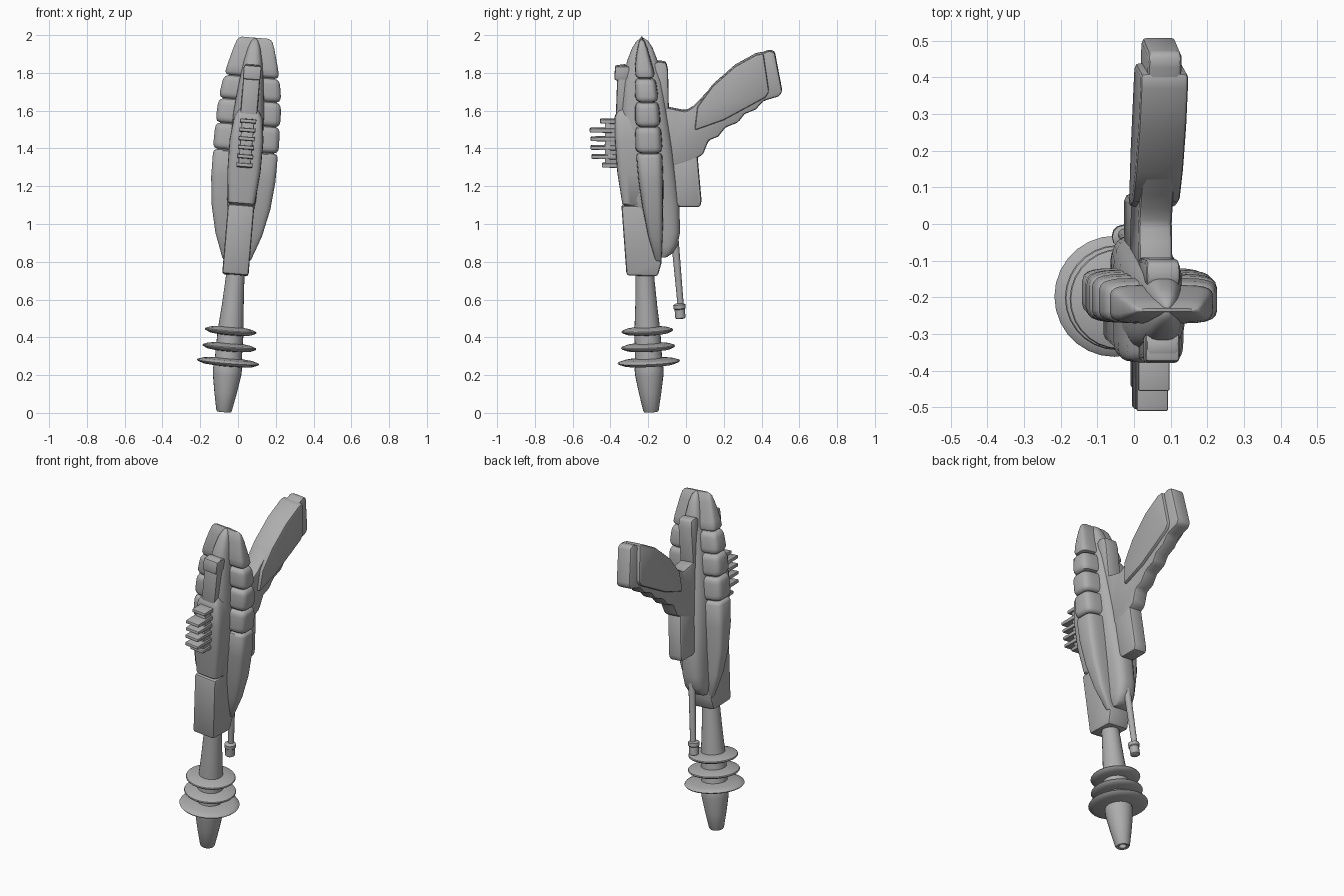
import bpy, bmesh, math
from mathutils import Matrix

# The whole toy leans slightly sideways; parts are built upright, then tilted
TILT = Matrix.Translation((-0.075, 0, 0)) @ Matrix.Rotation(math.asin(0.083), 4, 'Y')
grey = bpy.data.materials.new("grey_plastic")
grey.diffuse_color = (0.42, 0.42, 0.42, 1)


def finish(name, bm, bevel=0.0, angle=35):
    bmesh.ops.recalc_face_normals(bm, faces=bm.faces)
    if bevel:
        edges = [e for e in bm.edges if e.calc_face_angle(0) > math.radians(30)]
        bmesh.ops.bevel(bm, geom=edges, offset=bevel, segments=2, profile=0.5,
                        affect='EDGES', clamp_overlap=True)
    bm.transform(TILT)
    mesh = bpy.data.meshes.new(name)
    bm.to_mesh(mesh)
    bm.free()
    mesh.materials.append(grey)
    mesh.shade_smooth()
    mesh.set_sharp_from_angle(angle=math.radians(angle))
    obj = bpy.data.objects.new(name, mesh)
    bpy.context.collection.objects.link(obj)
    return obj


def skin(bm, rings):
    """Bridge rings of points and cap both ends."""
    vs = [[bm.verts.new(p) for p in r] for r in rings]
    n = len(vs[0])
    for a, b in zip(vs, vs[1:]):
        for i in range(n):
            j = (i + 1) % n
            bm.faces.new((a[i], a[j], b[j], b[i]))
    bm.faces.new(vs[0])
    bm.faces.new(vs[-1])


def slab(name, profile, half, bevel=0.012):
    """Side profile (y, z) extruded to both sides of the middle."""
    bm = bmesh.new()
    skin(bm, [[(s * half, y, z) for y, z in profile] for s in (-1, 1)])
    return finish(name, bm, bevel)


def loft(name, sections, power, n=24, angle=40):
    """Rounded sections (z, y front, y back, half width) stacked along z."""
    def sp(v):
        return math.copysign(abs(v) ** (2 / power), v)
    rings = []
    for z, y0, y1, h in sections:
        ts = [2 * math.pi * (i + 0.5) / n for i in range(n)]
        rings.append([(h * sp(math.cos(t)), (y0 + y1) / 2 + (y1 - y0) / 2 * sp(math.sin(t)), z)
                      for t in ts])
    bm = bmesh.new()
    skin(bm, rings)
    return finish(name, bm, 0, angle)


def lathe(name, profile, base, lean, n=24):
    """Turned part; profile is (radius, z), axis leans in y by 'lean' per unit z."""
    rings = []
    for r, z in profile:
        ts = [2 * math.pi * i / n for i in range(n)]
        rings.append([(r * math.cos(t), base + lean * z + r * math.sin(t),
                       z - lean * r * math.sin(t)) for t in ts])
    bm = bmesh.new()
    skin(bm, rings)
    return finish(name, bm, 0, 40)


# Barrel with hollow muzzle
lathe("barrel", [(0.012, 0.05), (0.022, 0.008), (0.036, 0.005), (0.041, 0.012), (0.06, 0.11),
                 (0.075, 0.2), (0.077, 0.235), (0.072, 0.26), (0.069, 0.43),
                 (0.058, 0.57), (0.047, 0.76)], -0.185, -0.045)

# Three cooling rings
for i, (z, r) in enumerate([(0.27, 0.165), (0.35, 0.143), (0.436, 0.137)]):
    lathe(f"barrel_ring_{i + 1}", [(0.06, z - 0.022), (r * 0.8, z - 0.016), (r * 0.98, z - 0.005),
                                   (r, z), (r * 0.98, z + 0.005), (r * 0.8, z + 0.014),
                                   (0.06, z + 0.022)], -0.185, -0.045, 28)

# Barrel socket
slab("barrel_socket", [(-0.342, 1.105), (-0.315, 0.735), (-0.15, 0.73), (-0.13, 0.8),
                       (-0.12, 1.105)], 0.07, 0.014)

# Central hull with pointed top
loft("hull", [(0.83, -0.15, -0.1, 0.045), (0.85, -0.17, -0.07, 0.055), (0.89, -0.2, -0.045, 0.064),
              (0.96, -0.23, -0.031, 0.068), (1.1, -0.3, -0.034, 0.075), (1.13, -0.33, -0.037, 0.078),
              (1.4, -0.35, -0.068, 0.09), (1.6, -0.345, -0.098, 0.083), (1.76, -0.335, -0.122, 0.066),
              (1.87, -0.312, -0.15, 0.05), (1.94, -0.285, -0.177, 0.034), (1.975, -0.262, -0.2, 0.02),
              (1.99, -0.242, -0.222, 0.006)], 3)

# Front housing
loft("front_housing", [(1.105, -0.325, -0.15, 0.062), (1.115, -0.338, -0.15, 0.072),
                       (1.28, -0.364, -0.15, 0.088), (1.45, -0.376, -0.15, 0.09),
                       (1.57, -0.378, -0.15, 0.075), (1.605, -0.365, -0.15, 0.055),
                       (1.62, -0.345, -0.15, 0.045)], 6)

# Sight block above the housing, and the matching block at the back
slab("front_block", [(-0.372, 1.56), (-0.362, 1.845), (-0.325, 1.85), (-0.25, 1.82),
                     (-0.25, 1.56)], 0.045)
slab("front_block_cap", [(-0.38, 1.77), (-0.375, 1.845), (-0.3, 1.845), (-0.3, 1.77)], 0.047, 0.01)
slab("rear_block", [(-0.17, 1.58), (-0.17, 1.86), (-0.145, 1.87), (-0.105, 1.865),
                    (-0.095, 1.82), (-0.09, 1.58)], 0.046)

# Side pods: flat wings in five separate puffy segments
keys = [(0.8, -0.16, -0.13, 0.07), (0.95, -0.2, -0.125, 0.123), (1.1, -0.23, -0.122, 0.156),
        (1.25, -0.252, -0.122, 0.17), (1.4, -0.267, -0.125, 0.173), (1.6, -0.268, -0.14, 0.168),
        (1.7, -0.268, -0.15, 0.16), (1.8, -0.27, -0.165, 0.143), (1.87, -0.268, -0.185, 0.125),
        (1.96, -0.252, -0.212, 0.1), (1.995, -0.245, -0.225, 0.088)]


def pod_at(z, shrink=0.0):
    for a, b in zip(keys, keys[1:]):
        if z <= b[0]:
            t = (z - a[0]) / (b[0] - a[0])
            _, y0, y1, h = [p + (q - p) * t for p, q in zip(a, b)]
            s = min(shrink, (y1 - y0) * 0.3)
            return (z, y0 + s, y1 - s, h - shrink)


cuts = [0.8, 1.39, 1.53, 1.66, 1.785, 1.995]
for i, (a, b) in enumerate(zip(cuts, cuts[1:])):
    a, b = a + 0.002, b - 0.002
    inner = [a + (b - a) * f for f in (0.25, 0.5, 0.75)]
    loft(f"pod_segment_{i + 1}", [pod_at(a, 0.018), pod_at(a + 0.006, 0.006), pod_at(a + 0.018)]
         + [pod_at(z, -0.002) for z in inner]
         + [pod_at(b - 0.018), pod_at(b - 0.006, 0.006), pod_at(b, 0.018)], 5)
loft("pod_core", [pod_at(z, 0.02) for z in (1.3, 1.5, 1.7, 1.85)], 5)

# Front radiator fins
for i, (z, y) in enumerate([(1.55, -0.455), (1.502, -0.51), (1.456, -0.505), (1.41, -0.505),
                            (1.362, -0.5), (1.316, -0.445)]):
    slab(f"radiator_fin_{i + 1}", [(y, z - 0.009), (y, z + 0.01), (-0.34, z + 0.013),
                                   (-0.34, z - 0.013)], 0.043, 0.005)
slab("radiator_core", [(-0.43, 1.31), (-0.43, 1.55), (-0.34, 1.56), (-0.34, 1.3)], 0.033, 0.006)

# Grip frame with finger waves, and thicker side panel
slab("grip_frame", [(-0.12, 1.63), (-0.05, 1.615), (0.0, 1.605), (0.04, 1.63), (0.08, 1.67),
                    (0.15, 1.745), (0.26, 1.84), (0.37, 1.9), (0.44, 1.928), (0.47, 1.92),
                    (0.51, 1.71), (0.495, 1.685), (0.41, 1.66), (0.37, 1.615), (0.31, 1.59),
                    (0.275, 1.545), (0.21, 1.52), (0.17, 1.47), (0.12, 1.45), (0.09, 1.375),
                    (0.03, 1.34), (-0.06, 1.31), (-0.12, 1.31)], 0.046, 0.014)
slab("grip_panel", [(0.045, 1.505), (0.06, 1.63), (0.14, 1.74), (0.26, 1.846), (0.37, 1.907),
                    (0.41, 1.915), (0.44, 1.71), (0.42, 1.68), (0.32, 1.625), (0.2, 1.56)],
     0.065, 0.012)

# Trigger housing
slab("trigger_housing", [(-0.08, 1.36), (-0.06, 1.11), (-0.03, 1.095), (0.075, 1.095), (0.082, 1.13),
                         (0.06, 1.38)], 0.044, 0.014)

# Thin rod with a knob
lathe("rod", [(0.016, 0.54), (0.02, 0.92)], 0.022, -0.088, 12)
lathe("rod_knob", [(0.02, 0.5), (0.027, 0.505), (0.027, 0.55), (0.032, 0.555), (0.032, 0.575),
                   (0.02, 0.582)], 0.015, -0.088, 12)
